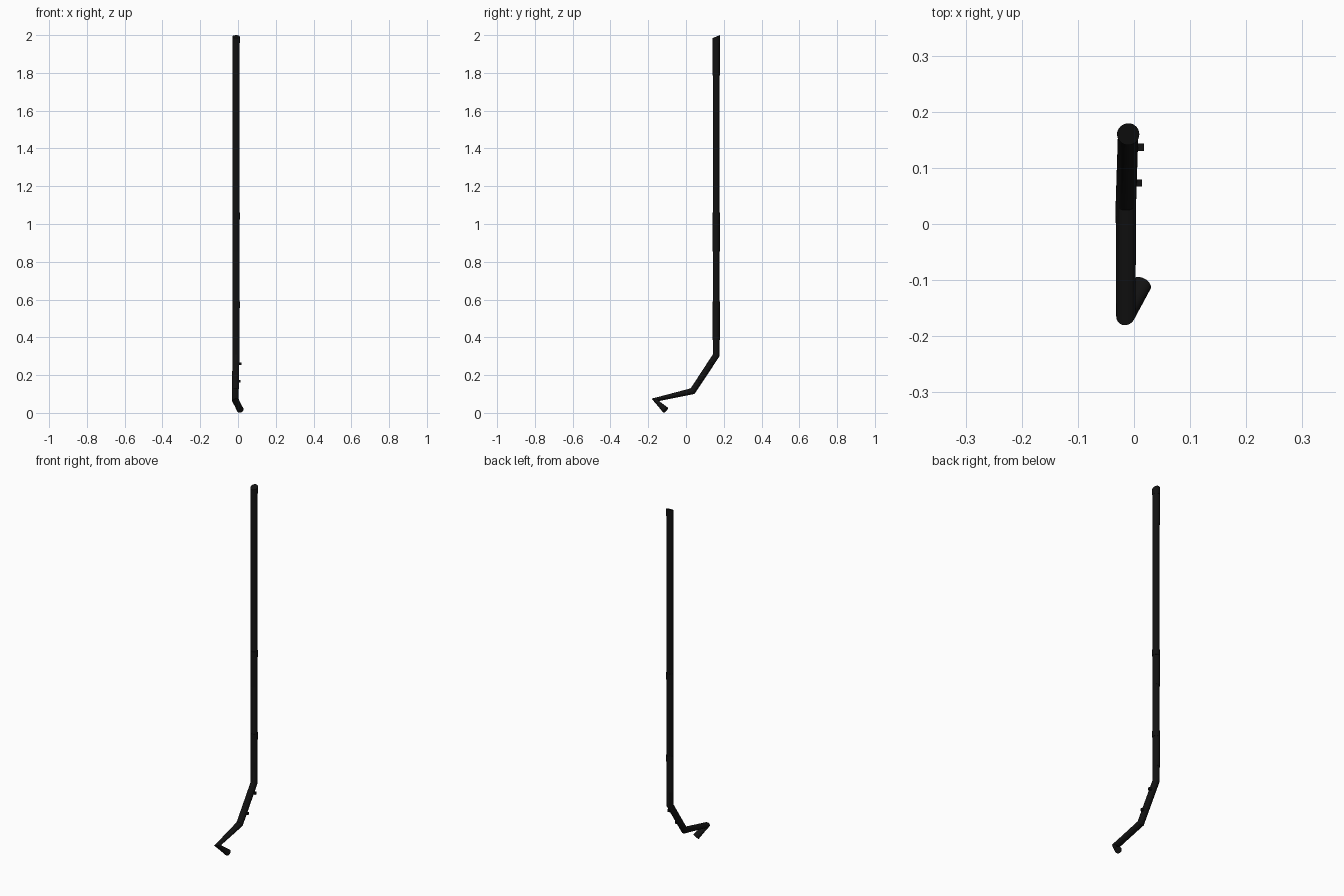
import bpy, bmesh, math
from mathutils import Vector

if "Cube" in bpy.data.objects:
    bpy.data.objects.remove(bpy.data.objects["Cube"])

mat = bpy.data.materials.new("black")
mat.diffuse_color = (0.006, 0.006, 0.006, 1)
mat.use_nodes = True
mat.node_tree.nodes["Principled BSDF"].inputs["Base Color"].default_value = mat.diffuse_color
SIDES = 32


def finish(bm, name):
    bmesh.ops.recalc_face_normals(bm, faces=bm.faces)
    me = bpy.data.meshes.new(name)
    bm.to_mesh(me)
    bm.free()
    ob = bpy.data.objects.new(name, me)
    bpy.context.collection.objects.link(ob)
    me.materials.append(mat)
    bpy.ops.object.select_all(action='DESELECT')
    ob.select_set(True)
    bpy.context.view_layer.objects.active = ob
    bpy.ops.object.shade_smooth_by_angle(angle=math.radians(30))
    return ob


def tube(name, path, radius, top_slope=0.0):
    """Round tube along a path; each ring faces the mean of its two directions."""
    pts = [Vector(p) for p in path]
    dirs = [(b - a).normalized() for a, b in zip(pts, pts[1:])]
    bm = bmesh.new()
    rings = []
    for i, p in enumerate(pts):
        t = (dirs[max(i - 1, 0)] + dirs[min(i, len(dirs) - 1)]).normalized()
        u = (Vector((1, 0, 0)) - t * t.x).normalized()
        v = t.cross(u)
        ring = []
        for k in range(SIDES):
            a = 2 * math.pi * k / SIDES
            co = p + radius * (u * math.cos(a) + v * math.sin(a))
            if i == 0:
                co.z += (co.y - p.y) * top_slope
            ring.append(bm.verts.new(co))
        rings.append(ring)
    for r0, r1 in zip(rings, rings[1:]):
        for k in range(SIDES):
            n = (k + 1) % SIDES
            bm.faces.new((r0[k], r0[n], r1[n], r1[k]))
    bm.faces.new(rings[0])
    bm.faces.new(rings[-1])
    return finish(bm, name)


def block(name, center, size):
    bm = bmesh.new()
    bmesh.ops.create_cube(bm, size=1)
    bmesh.ops.scale(bm, vec=size, verts=bm.verts)
    bmesh.ops.translate(bm, vec=center, verts=bm.verts)
    return finish(bm, name)


# Bent main pipe: long riser, sloping elbow, near-level run and turned-back foot
tube("bent_pipe", [(-0.01, 0.16, 1.992), (-0.0105, 0.16, 0.305),
                   (-0.0145, 0.035, 0.115), (-0.0145, -0.163, 0.069),
                   (0.013, -0.108, 0.0145)], 0.0182, 0.4)

# Thin sleeves on the riser, each with a small collar at its upper end
for i, (top, slope) in enumerate([(1.992, 0.4), (1.06, 0), (0.59, 0)]):
    tube(f"sleeve_{i}", [(-0.0115, 0.16, top), (-0.0115, 0.16, top - 0.205)], 0.0187, slope)
    tube(f"collar_{i}", [(-0.010, 0.16, top), (-0.010, 0.16, top - 0.035)], 0.0195, slope)

# Small pegs on the side of the elbow
block("upper_peg", (0.010, 0.137, 0.26), (0.015, 0.013, 0.013))
block("lower_peg", (0.007, 0.073, 0.168), (0.015, 0.013, 0.013))
